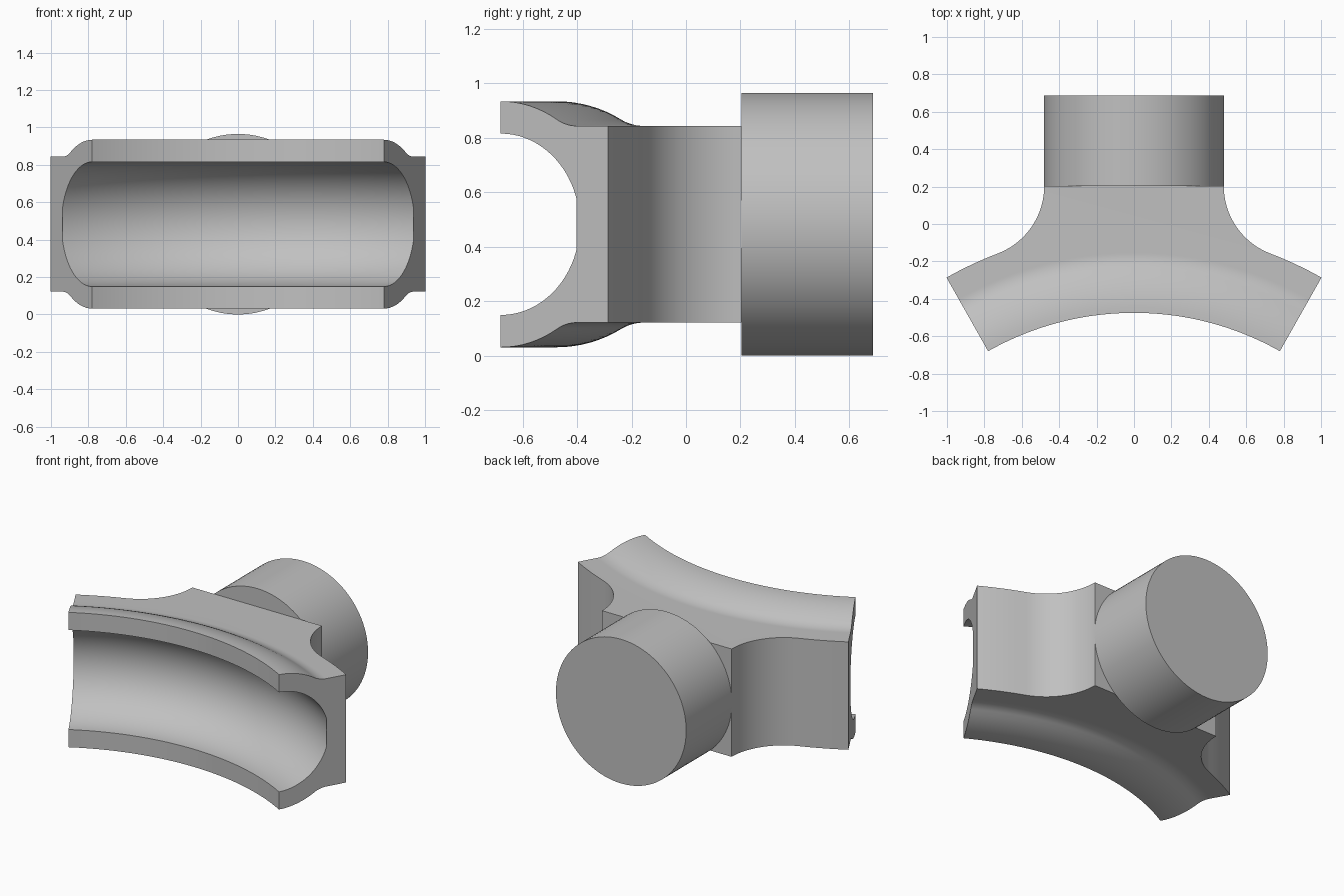
import bpy, bmesh, math
from mathutils import Vector, Matrix

if "Cube" in bpy.data.objects:
    bpy.data.objects.remove(bpy.data.objects["Cube"])

CZ = 0.4825                 # mid height
AY = -2.061                 # centre of the sweep arc (x = 0)
R_IN, R_OUT = 1.586, 2.038  # front and rear radius of the curved jaw
END = math.asin(0.78 / R_IN)
GROOVE, RIM, HALF = 0.333, 0.4515, 0.361
NECK, BACK = 0.48, 0.203
SEG = 48

grey = bpy.data.materials.new("grey")
grey.diffuse_color = (0.53, 0.53, 0.53, 1)
grey.use_nodes = True
grey.node_tree.nodes["Principled BSDF"].inputs["Base Color"].default_value = grey.diffuse_color


def finish(name, bm):
    bmesh.ops.remove_doubles(bm, verts=bm.verts, dist=1e-5)
    bmesh.ops.recalc_face_normals(bm, faces=bm.faces)
    mesh = bpy.data.meshes.new(name)
    bm.to_mesh(mesh)
    bm.free()
    ob = bpy.data.objects.new(name, mesh)
    bpy.context.collection.objects.link(ob)
    mesh.materials.append(grey)
    bpy.context.view_layer.objects.active = ob
    ob.select_set(True)
    bpy.ops.object.shade_smooth_by_angle(angle=math.radians(25))
    ob.select_set(False)
    return ob


def polar(r, a, z):
    return Vector((r * math.sin(a), AY + r * math.cos(a), CZ + z))


def arc(cx, cy, r, a0, a1, n):
    return [(cx + r * math.cos(a0 + (a1 - a0) * i / n),
             cy + r * math.sin(a0 + (a1 - a0) * i / n)) for i in range(n + 1)]


# Jaw cross-section (radial offset, height): groove, rim, concave fillet
off = 0.32
fil = (off**2 + HALF**2 - RIM**2) / (2 * (RIM - HALF))
t = math.atan2(HALF + fil, off)
upper = arc(0, 0, RIM, math.pi / 2, t, 8)
upper += arc(off, HALF + fil, fil, t - math.pi, -math.pi / 2, 10)[1:]
groove = arc(0, 0, GROOVE, -math.pi / 2, math.pi / 2, 40)
section = [(x, -z) for x, z in reversed(upper)] + groove + upper

# Sweep the section along the arc; its rear stays open to meet the web
bm = bmesh.new()
angles = [-END + 2 * END * i / SEG for i in range(SEG + 1)]
rings = [[bm.verts.new(polar(R_IN + x, a, z)) for x, z in section] for a in angles]
for r0, r1 in zip(rings, rings[1:]):
    for i in range(len(section) - 1):
        bm.faces.new((r0[i], r0[i + 1], r1[i + 1], r1[i]))
bm.faces.new(rings[0])
bm.faces.new(rings[-1])

# Web outline: jaw arc, end, rear arc, fillet into the neck, mirrored
f = (NECK**2 + (BACK - AY)**2 - R_OUT**2) / (2 * (R_OUT - NECK))
fx = NECK + f
ta = math.atan2(fx, BACK - AY)
right = [(R_OUT * math.sin(a), AY + R_OUT * math.cos(a))
         for a in [END + (ta - END) * i / 8 for i in range(9)]]
right += arc(fx, BACK, f, 1.5 * math.pi - ta, math.pi, 20)[1:]
front = [polar(R_IN + off, a, 0).to_2d()[:] for a in angles]
outline = front + right + [(-x, y) for x, y in reversed(right)]
low, high = [[bm.verts.new((x, y, CZ + z)) for x, y in outline] for z in (-HALF, HALF)]
bm.faces.new(low)
bm.faces.new(high)
n = len(outline)
for i in range(SEG, n):
    j = (i + 1) % n
    bm.faces.new((low[i], low[j], high[j], high[i]))
finish("curved_jaw_body", bm)

# Round shank behind the body
bm = bmesh.new()
depth = 0.687 - BACK
bmesh.ops.create_cone(bm, cap_ends=True, segments=96, radius1=CZ, radius2=CZ, depth=depth,
                      matrix=Matrix.Translation((0, BACK + depth / 2, CZ))
                      @ Matrix.Rotation(math.pi / 2, 4, 'X'))
finish("round_shank", bm)
